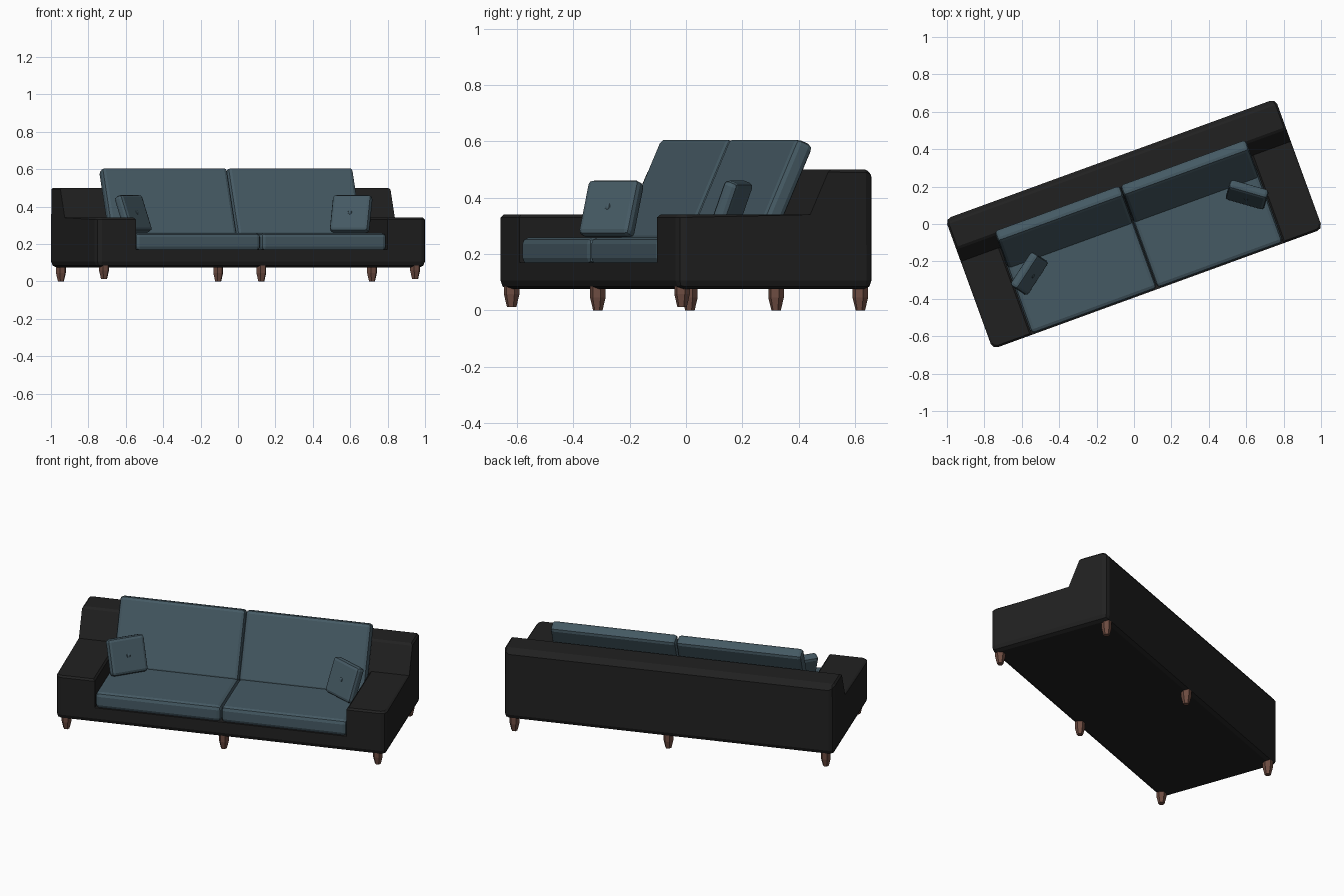
import bpy, bmesh, math
from mathutils import Matrix, Vector

if "Cube" in bpy.data.objects:
    bpy.data.objects.remove(bpy.data.objects["Cube"])

TURN = Matrix.Rotation(math.radians(20), 4, 'Z')   # whole sofa is turned on the floor


def material(name, rgb):
    m = bpy.data.materials.new(name)
    m.diffuse_color = (*rgb, 1)
    m.use_nodes = True
    m.node_tree.nodes["Principled BSDF"].inputs["Base Color"].default_value = m.diffuse_color
    return m


DARK = material("dark_fabric", (0.015, 0.015, 0.015))
BLUE = material("blue_grey_fabric", (0.06, 0.102, 0.127))
WOOD = material("brown_wood", (0.153, 0.072, 0.053))


def finish(bm, name, mat, matrix):
    bmesh.ops.recalc_face_normals(bm, faces=bm.faces)
    me = bpy.data.meshes.new(name)
    bm.to_mesh(me)
    bm.free()
    me.materials.append(mat)
    ob = bpy.data.objects.new(name, me)
    ob.matrix_world = matrix
    bpy.context.collection.objects.link(ob)
    return ob


def cushion(name, size, matrix, bevel, mat=BLUE):
    bm = bmesh.new()
    bmesh.ops.create_cube(bm, size=1, matrix=Matrix.Diagonal((*size, 1)))
    bmesh.ops.bevel(bm, geom=bm.edges[:], offset=bevel, segments=2, profile=0.5, affect='EDGES')
    return finish(bm, name, mat, matrix)


# Frame: base, two arms and a leaning back as one solid
W, IN, D = 0.939, 0.715, 0.37
PROFILE = {'A': (-D, 0.075), 'B': (D, 0.075), 'C': (D, 0.5), 'D': (0.2, 0.5),
           'E': (0.128, 0.34), 'F': (0.0515, 0.17), 'G': (-D, 0.17), 'H': (-D, 0.34)}
bm = bmesh.new()
vert = {}
for i, (x, keys) in enumerate([(-W, "ABCDEH"), (-IN, "ABCDEFGH"), (IN, "ABCDEFGH"), (W, "ABCDEH")]):
    for k in keys:
        vert[k + str(i)] = bm.verts.new((x, *PROFILE[k]))
faces = []
for o, i in (('0', '1'), ('3', '2')):
    faces += [[k + o for k in "ABCDEH"], [k + i for k in "EFGH"],
              ['A' + o, 'A' + i, 'G' + i, 'H' + i, 'H' + o]]
    faces += [[a + o, b + o, b + i, a + i] for a, b in ("AB", "BC", "CD", "DE", "EH")]
faces += [[a + '1', b + '1', b + '2', a + '2'] for a, b in ("AB", "BC", "CD", "GA", "FG")]
faces.append(['D1', 'E1', 'F1', 'F2', 'E2', 'D2'])
for f in faces:
    bm.faces.new([vert[k] for k in f])
bmesh.ops.recalc_face_normals(bm, faces=bm.faces)
bmesh.ops.dissolve_limit(bm, angle_limit=0.01, verts=bm.verts, edges=bm.edges)
corners = [e for e in bm.edges if all(abs(abs(v.co.x) - W) < 1e-4 and abs(abs(v.co.y) - D) < 1e-4
                                      for v in e.verts)]
bmesh.ops.bevel(bm, geom=corners, offset=0.03, segments=2, profile=0.5, affect='EDGES')
tops = [e for e in bm.edges if any(f.normal.z > 0.9 for f in e.link_faces)
        and all(v.co.z > 0.3 for v in e.verts) and e.is_convex and e.calc_face_angle(0) > 0.5]
bmesh.ops.bevel(bm, geom=tops, offset=0.01, segments=1, affect='EDGES')
finish(bm, "sofa_frame", DARK, TURN)

# Seat and back cushions, left and right
LEAN = Matrix.Rotation(math.radians(-24), 4, 'X')
for side, s in (("left", -1), ("right", 1)):
    cushion(side + "_seat_cushion", (0.714, 0.425, 0.094),
            TURN @ Matrix.Translation((s * 0.358, -0.153, 0.211)), 0.022)
    cushion(side + "_back_cushion", (0.714, 0.07, 0.4),
            TURN @ Matrix.Translation((s * 0.358, 0.113, 0.415)) @ LEAN, 0.02)

# Throw pillows with a button on the front
for side, loc, heading in (("left", (-0.56, -0.265, 0.36), 57), ("right", (0.605, 0.157, 0.36), -16)):
    m = (Matrix.Translation(loc) @ Matrix.Rotation(math.radians(heading), 4, 'Z')
         @ Matrix.Rotation(math.radians(-20), 4, 'X'))
    cushion(side + "_throw_pillow", (0.215, 0.054, 0.207), m, 0.018)
    bm = bmesh.new()
    bmesh.ops.create_uvsphere(bm, u_segments=8, v_segments=6, radius=0.012,
                              matrix=Matrix.Translation((0, -0.026, 0)) @ Matrix.Diagonal((1, 0.5, 1, 1)))
    finish(bm, side + "_pillow_button", BLUE, m)

# Tapered legs: widest just below the frame, narrow at the foot
for row, y in (("front", -0.337), ("back", 0.337)):
    for col, x in (("left", -0.885), ("middle", 0.01), ("right", 0.885)):
        foot = 0.012 if row == "front" and col != "middle" else 0.0
        bm = bmesh.new()
        rings = []
        for z, r in ((foot, 0.017), (foot + 0.045, 0.028), (0.085, 0.028)):
            rings.append([bm.verts.new((r * math.cos(a), r * math.sin(a), z))
                          for a in (math.tau * k / 6 for k in range(6))])
        for lo, hi in zip(rings, rings[1:]):
            for k in range(6):
                bm.faces.new((lo[k], lo[k - 1], hi[k - 1], hi[k]))
        bm.faces.new(rings[0])
        bm.faces.new(rings[-1])
        finish(bm, f"{row}_{col}_leg", WOOD, TURN @ Matrix.Translation((x, y, 0)))
